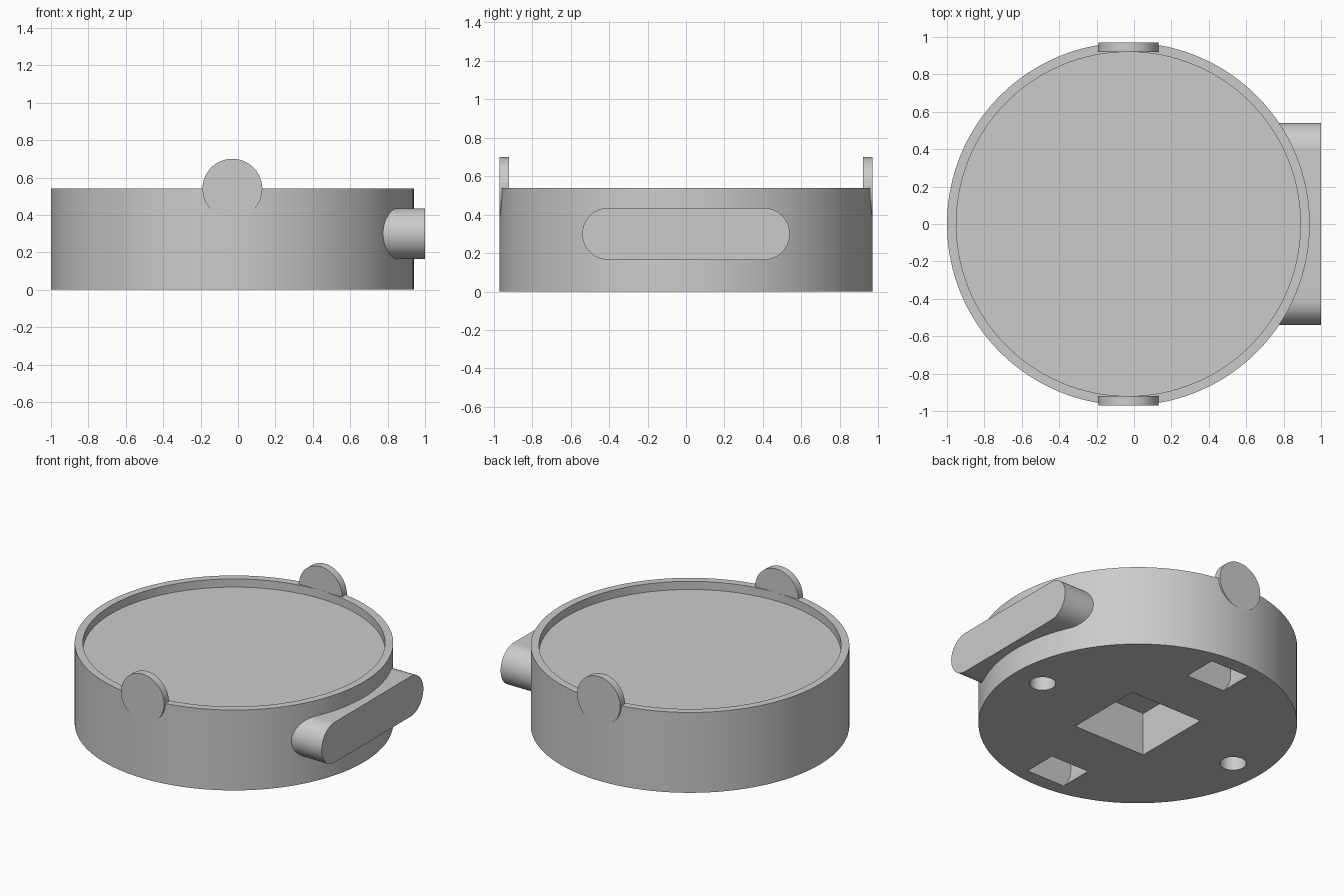
import bpy, bmesh, math
from mathutils import Matrix

if "Cube" in bpy.data.objects:
    bpy.data.objects.remove(bpy.data.objects["Cube"])

CX = -0.03           # centre of the round body
R, H, WALL = 0.97, 0.54, 0.05


def to_object(name, bm):
    bmesh.ops.recalc_face_normals(bm, faces=bm.faces)
    mesh = bpy.data.meshes.new(name)
    bm.to_mesh(mesh)
    bm.free()
    ob = bpy.data.objects.new(name, mesh)
    bpy.context.collection.objects.link(ob)
    return ob


def cylinder(name, r, depth, loc, segments, axis='Z'):
    bm = bmesh.new()
    turn = Matrix.Rotation(math.pi / 2, 4, 'X') if axis == 'Y' else Matrix()
    bmesh.ops.create_cone(bm, cap_ends=True, segments=segments, radius1=r, radius2=r,
                          depth=depth, matrix=Matrix.Translation(loc) @ turn)
    return to_object(name, bm)


def box(name, size, loc):
    bm = bmesh.new()
    bmesh.ops.create_cube(bm, size=1, matrix=Matrix.Translation(loc) @ Matrix.Diagonal((*size, 1)))
    return to_object(name, bm)


def select(ob):
    bpy.ops.object.select_all(action='DESELECT')
    ob.select_set(True)
    bpy.context.view_layer.objects.active = ob


def cut(target, cutter):
    cutter.hide_render = True
    mod = target.modifiers.new("cut", 'BOOLEAN')
    mod.operation, mod.solver, mod.object = 'DIFFERENCE', 'EXACT', cutter
    select(target)
    bpy.ops.object.modifier_apply(modifier=mod.name)
    bpy.data.objects.remove(cutter)


def smooth(ob):
    select(ob)
    bpy.ops.object.shade_smooth_by_angle(angle=math.radians(30))


# Round body with a shallow tray in the top
body = cylinder("body", R, H, (CX, 0, H / 2), 128)
cut(body, cylinder("tray_cutter", R - WALL, 0.11, (CX, 0, H), 128))

# Square socket in the underside
cut(body, box("socket_cutter", (0.54, 0.54, 0.58), (CX, 0, 0)))

for s in (-1, 1):
    # Round holes left and right, rounded slots front and back
    cut(body, cylinder("hole_cutter", 0.08, 0.58, (CX + s * 0.757, 0, 0), 48))
    cut(body, cylinder("slot_cutter", 0.2, 0.23, (CX, s * 0.757, 0.14), 64, 'Y'))
    # Disc tabs standing on the rim
    smooth(cylinder("front_tab" if s < 0 else "back_tab", 0.16, WALL,
                    (CX, s * (R - WALL / 2), H), 64, 'Y'))
smooth(body)

# Pill-shaped lug on the right side
HALF, RAD, Z = 0.54, 0.135, 0.30
bm = bmesh.new()
profile = []
for s in (1, -1):
    for i in range(25):
        a = math.pi * i / 24
        profile.append(bm.verts.new((0.72, s * (HALF - RAD + RAD * math.sin(a)),
                                     Z + s * RAD * math.cos(a))))
face = bm.faces.new(profile)
ext = bmesh.ops.extrude_face_region(bm, geom=[face])
bmesh.ops.translate(bm, vec=(0.28, 0, 0),
                    verts=[g for g in ext["geom"] if isinstance(g, bmesh.types.BMVert)])
smooth(to_object("side_lug", bm))
